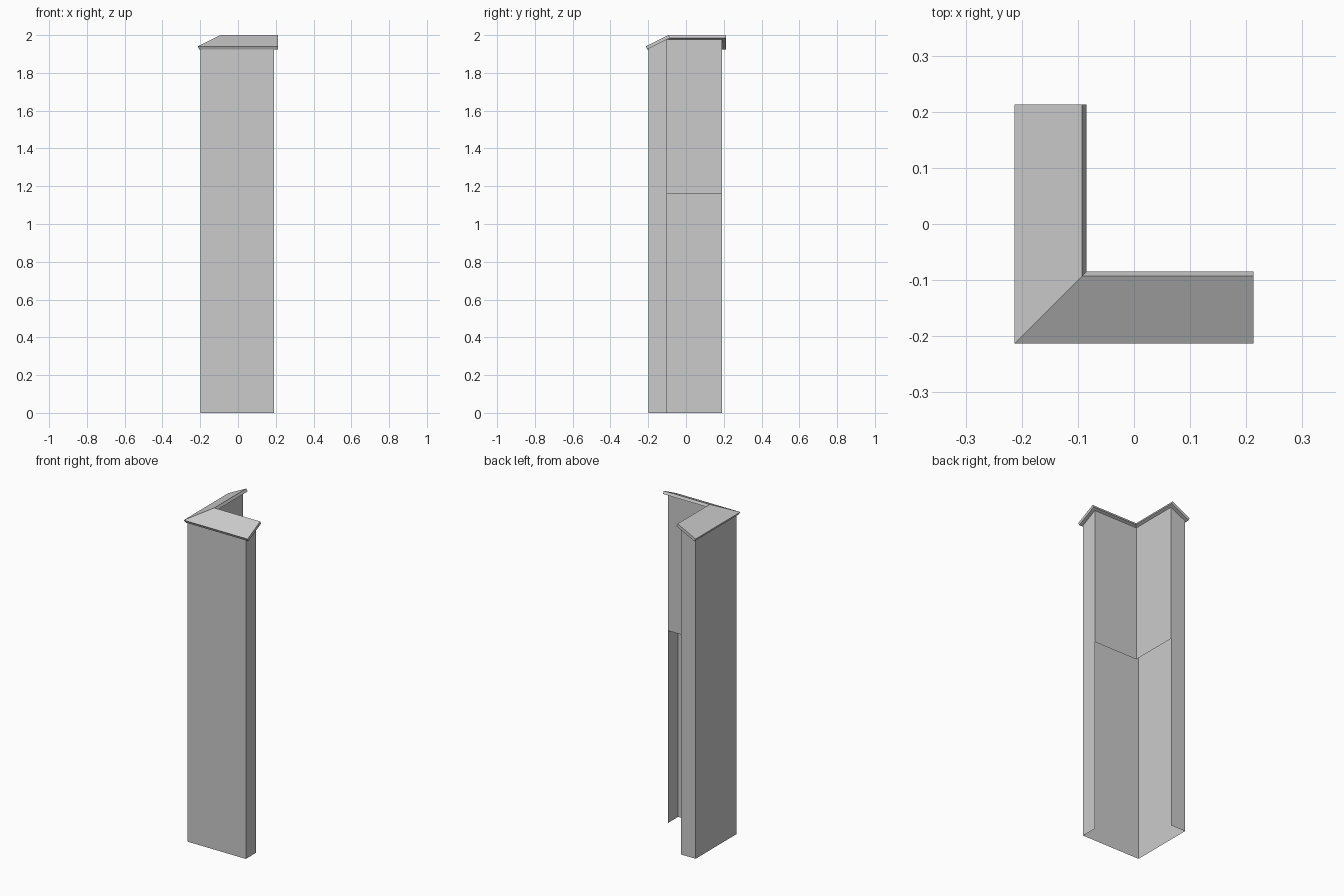
import bpy
import bmesh

cube = bpy.data.objects.get("Cube")
if cube:
    bpy.data.objects.remove(cube, do_unlink=True)

# One plain grey for everything
grey = bpy.data.materials.new("plain grey")
grey.use_nodes = True
colour = (0.6, 0.6, 0.6, 1.0)
grey.diffuse_color = colour
grey.node_tree.nodes["Principled BSDF"].inputs["Base Color"].default_value = colour

SLOPE = 0.5
ROOF_END = 0.213
WALL_OUTER, WALL_INNER, WALL_END = -0.198, -0.1, 0.191
OPENING_TOP = 1.16


def stations(offset, z, end):
    """Side arm end, mitred corner and front arm end for one profile point."""
    return [(offset, end, z), (offset, offset, z), (end, offset, z)]


def make_object(name, bm):
    mesh = bpy.data.meshes.new(name)
    bm.to_mesh(mesh)
    bm.free()
    mesh.materials.append(grey)
    obj = bpy.data.objects.new(name, mesh)
    bpy.context.collection.objects.link(obj)
    return obj


def corner_sweep(name, profile, end, closed):
    """Sweep an (offset, z) profile around the corner and cap both ends."""
    bm = bmesh.new()
    rows = [[bm.verts.new(p) for p in stations(u, z, end)] for u, z in profile]
    pairs = list(zip(rows, rows[1:]))
    if closed:
        pairs.append((rows[-1], rows[0]))
    for a, b in pairs:
        for i in range(2):
            bm.faces.new((a[i], a[i + 1], b[i + 1], b[i]))
    bm.faces.new([row[0] for row in rows])
    bm.faces.new([row[2] for row in reversed(rows)])
    return bm


# Sloping cap: a tilted slab mitred at the corner
low_top, high_top = (-ROOF_END, 1.94), (-0.093, 2.0)
drop = (0.008, -0.016)
low_under = (low_top[0] + drop[0], low_top[1] + drop[1])
high_under = (high_top[0] + drop[0], high_top[1] + drop[1])
bm = corner_sweep("roof_cap", [low_top, high_top, high_under, low_under], ROOF_END, True)
bmesh.ops.recalc_face_normals(bm, faces=bm.faces)
make_object("roof_cap", bm)


def underside(u):
    return low_under[1] + SLOPE * (u - low_under[0])


# Thin wall shell: full outer faces and ends, inner faces only above the opening
bm = bmesh.new()
outer_low = [bm.verts.new(p) for p in stations(WALL_OUTER, 0, WALL_END)]
outer_top = [bm.verts.new(p) for p in stations(WALL_OUTER, underside(WALL_OUTER), WALL_END)]
inner_mid = [bm.verts.new(p) for p in stations(WALL_INNER, OPENING_TOP, WALL_END)]
inner_top = [bm.verts.new(p) for p in stations(WALL_INNER, underside(WALL_INNER), WALL_END)]
inner_low = {i: bm.verts.new(stations(WALL_INNER, 0, WALL_END)[i]) for i in (0, 2)}
for i in range(2):
    bm.faces.new((outer_low[i], outer_low[i + 1], outer_top[i + 1], outer_top[i]))
    bm.faces.new((inner_mid[i + 1], inner_mid[i], inner_top[i], inner_top[i + 1]))
# End faces run the full height
bm.faces.new((inner_low[0], outer_low[0], outer_top[0], inner_top[0], inner_mid[0]))
bm.faces.new((outer_low[2], inner_low[2], inner_mid[2], inner_top[2], outer_top[2]))
make_object("corner_wall", bm)
